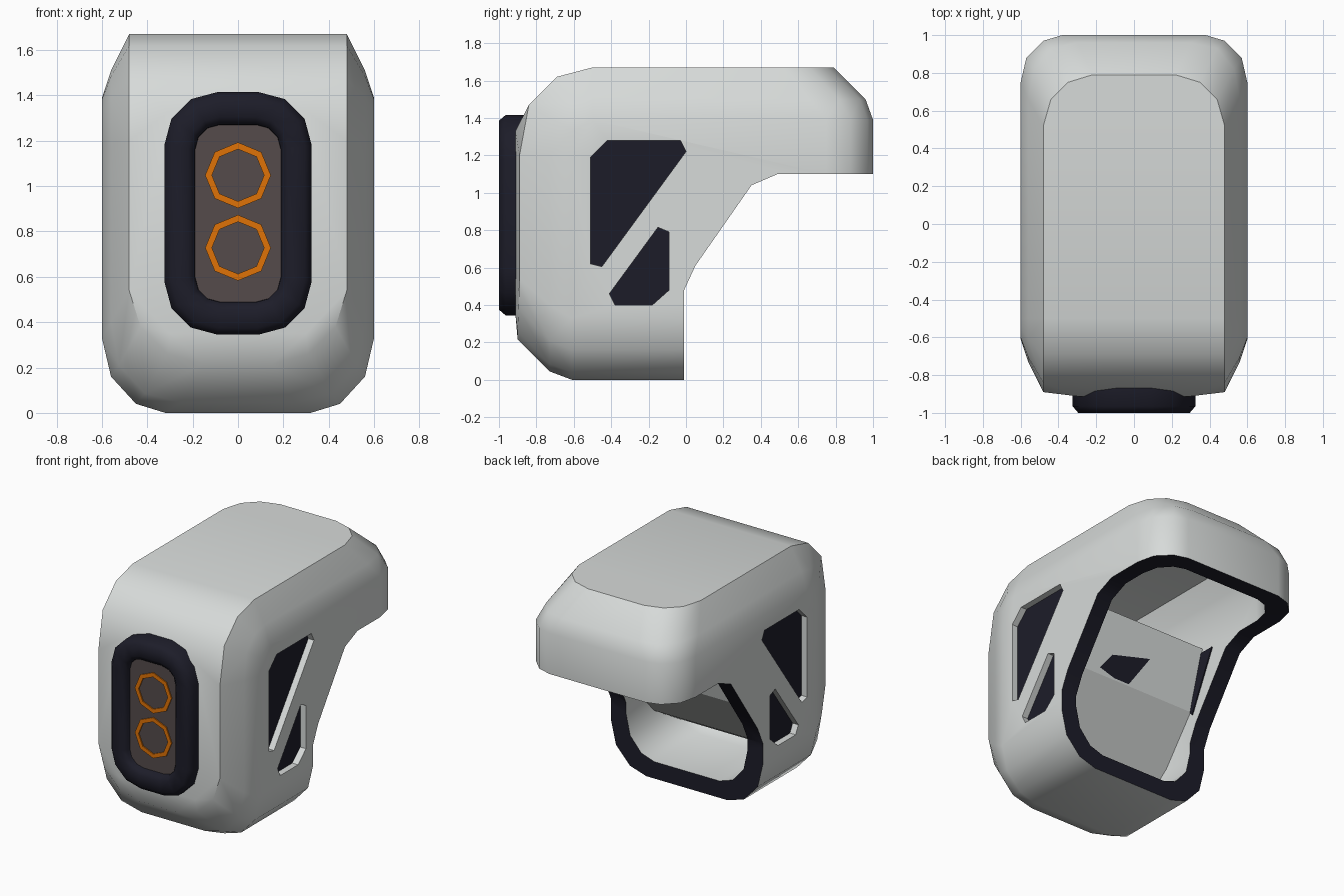
import bpy, bmesh, math

if "Cube" in bpy.data.objects:
    bpy.data.objects.remove(bpy.data.objects["Cube"])


def material(name, rgb):
    m = bpy.data.materials.new(name)
    m.diffuse_color = (*rgb, 1)
    m.use_nodes = True
    m.node_tree.nodes["Principled BSDF"].inputs["Base Color"].default_value = m.diffuse_color
    return m


GREY = material("light grey shell", (0.68, 0.705, 0.695))
DARK = material("dark navy rubber", (0.012, 0.012, 0.022))
BROWN = material("brown lens", (0.09, 0.07, 0.07))
ORANGE = material("orange ring", (0.74, 0.17, 0.002))


def make(name, bm, mats, index=0):
    bmesh.ops.recalc_face_normals(bm, faces=bm.faces[:])
    for f in bm.faces:
        f.material_index = index
    me = bpy.data.meshes.new(name)
    bm.to_mesh(me)
    bm.free()
    for m in mats:
        me.materials.append(m)
    ob = bpy.data.objects.new(name, me)
    bpy.context.collection.objects.link(ob)
    return ob


def prism(name, poly, x0, x1, mats, index=0):
    """Extrude a (y, z) polygon from x0 to x1."""
    bm = bmesh.new()
    a = [bm.verts.new((x0, y, z)) for y, z in poly]
    b = [bm.verts.new((x1, y, z)) for y, z in poly]
    bm.faces.new(a)
    bm.faces.new(b)
    for i in range(len(a)):
        j = (i + 1) % len(a)
        bm.faces.new((a[i], a[j], b[j], b[i]))
    return make(name, bm, mats, index)


def loft(name, rings, mats, close=False, cap=False):
    bm = bmesh.new()
    vs = [[bm.verts.new(p) for p in r] for r in rings]
    pairs = list(zip(vs, vs[1:])) + ([(vs[-1], vs[0])] if close else [])
    for a, b in pairs:
        for i in range(len(a)):
            j = (i + 1) % len(a)
            bm.faces.new((a[i], a[j], b[j], b[i]))
    if cap:
        bm.faces.new(vs[0])
        bm.faces.new(vs[-1])
    return make(name, bm, mats)


def smooth(ob, angle):
    bpy.ops.object.select_all(action='DESELECT')
    ob.select_set(True)
    bpy.context.view_layer.objects.active = ob
    bpy.ops.object.shade_smooth_by_angle(angle=math.radians(angle))


# Outline points of the shell: face edge, middle of bevel, outer edge
pts = []
bend = [(-.89, 1.2, 1, 0), (-.84, 1.47, .85, -.5), (-.69, 1.62, .5, -.85),
        (-.5, 1.67, 0, -1)]
for x, d in ((.48, 0), (.56, .16), (.6, .28)):
    pts += [(x, y + ny * d, z + nz * d) for y, z, ny, nz in bend]
pts += [(.48, -.89, .54), (.43, -.895, .38), (.31, -.9, .26), (.15, -.9, .215)]
front_ends = [(-.73, [(.56, .4), (.525, .21), (.41, .085), (.25, .045)]),
              (-.61, [(.6, .33), (.56, .16), (.45, .04), (.32, 0)]),
              (.05, [(.6, .33), (.56, .16), (.45, .04), (.32, 0)])]
for y, row in front_ends:
    pts += [(x, y, z) for x, z in row]
rear_ends = [(1.67, [(.48, .52), (.44, .66), (.35, .75), (.22, .79)]),
             (1.5, [(.56, .66), (.53, .82), (.44, .93), (.3, .96)]),
             (1.39, [(.6, .75), (.57, .88), (.48, .97), (.38, 1)]),
             (1.05, [(.6, .75), (.57, .88), (.48, .97), (.38, 1)])]
for z, row in rear_ends:
    pts += [(x, y, z) for x, y in row]
pts += [(.3, -.912, .35), (.3, -.912, 1.33)]


def hull(name, points, mats):
    bm = bmesh.new()
    for x, y, z in points:
        bm.verts.new((x, y, z))
        bm.verts.new((-x, y, z))
    bmesh.ops.convex_hull(bm, input=bm.verts[:])
    bmesh.ops.delete(bm, geom=[v for v in bm.verts if not v.link_faces], context='VERTS')
    bmesh.ops.dissolve_limit(bm, angle_limit=math.radians(1), verts=bm.verts[:], edges=bm.edges[:])
    bmesh.ops.triangulate(bm, faces=[f for f in bm.faces if len(f.verts) > 4])
    return make(name, bm, mats)


two = [GREY, DARK]
shell = hull("shell", pts, two)
inner = [(x * .8, -.77 + (y + .89) * .873, .12 + z * .856) for x, y, z in pts]
cavity = hull("cavity_cutter", inner, two)

# Stepped cut at the lower back, its cut rim is dark
notch = prism("notch_cutter", [(-.01, -.5), (-.01, .48), (.05, .61), (.35, 1.04),
                               (.49, 1.1), (1.5, 1.1), (1.5, -.5)], -1, 1, two, 1)

# Shallow side windows with dark floors
upper = [(-.51, .62), (-.51, 1.19), (-.42, 1.28), (-.03, 1.28), (0, 1.22), (-.45, .605)]
lower = [(-.41, .46), (-.38, .40), (-.18, .40), (-.09, .48), (-.09, .79), (-.15, .815)]
cutters = [cavity, notch]
for s, side in ((-1, "left"), (1, "right")):
    for n, poly in (("upper", upper), ("lower", lower)):
        cutters.append(prism(n + "_window_cutter", poly, s * .55, s * .75, two))
        prism(f"{side}_{n}_window", poly, s * .548, s * .555, [DARK])

bpy.context.view_layer.objects.active = shell
shell.select_set(True)
for c in cutters:
    mod = shell.modifiers.new("cut", 'BOOLEAN')
    mod.operation = 'DIFFERENCE'
    mod.solver = 'EXACT'
    mod.object = c
    bpy.ops.object.modifier_apply(modifier=mod.name)
for c in cutters:
    bpy.data.objects.remove(c)
smooth(shell, 36)

# Folded panel across the inside, with dark side gussets and a small slot
prism("cross_panel", [(.12, 1.13), (0, .71), (-.3, .32), (-.5, .2), (-.55, .2),
                      (-.33, .35), (-.035, .71), (.085, 1.13)], -.478, .478, [GREY])
for s, side in ((-1, "left"), (1, "right")):
    prism(side + "_gusset", [(.22, 1.1), (.1, 1.1), (0, .7), (.02, .68)],
          s * .472, s * .482, [DARK])
bm = bmesh.new()
bm.faces.new([bm.verts.new((x, .004 + (z - .71) * .286, z)) for x, z in
              ((-.08, .93), (.22, .86), (.3, .75), (.17, .72), (.05, .72))])
make("panel_slot", bm, [DARK])


# Front bezel, lens and rings
def rounded(w, h, r, y, cz=.88, seg=3):
    out = []
    for k, (sx, sz) in enumerate(((1, 1), (-1, 1), (-1, -1), (1, -1))):
        for i in range(seg + 1):
            a = math.pi / 2 * (k + i / seg)
            out.append((sx * (w - r) + r * math.cos(a), y, cz + sz * (h - r) + r * math.sin(a)))
    return out


bezel = loft("lens_bezel", [rounded(.325, .535, .235, -.86), rounded(.325, .535, .235, -.965),
                            rounded(.295, .505, .21, -1.0), rounded(.22, .425, .14, -1.0),
                            rounded(.19, .392, .11, -.975), rounded(.185, .385, .105, -.86)],
             [DARK], close=True)
smooth(bezel, 50)
loft("lens", [rounded(.2, .4, .11, -.87), rounded(.2, .4, .11, -.95)], [BROWN], cap=True)


def octagon(r, y, cz):
    return [(r * math.sin(math.pi * i / 4), y, cz + r * math.cos(math.pi * i / 4)) for i in range(8)]


for n, cz in (("upper", 1.048), ("lower", .728)):
    loft(n + "_lens_ring", [octagon(.145, -.945, cz), octagon(.145, -.958, cz),
                            octagon(.115, -.958, cz), octagon(.115, -.945, cz)], [ORANGE], close=True)
